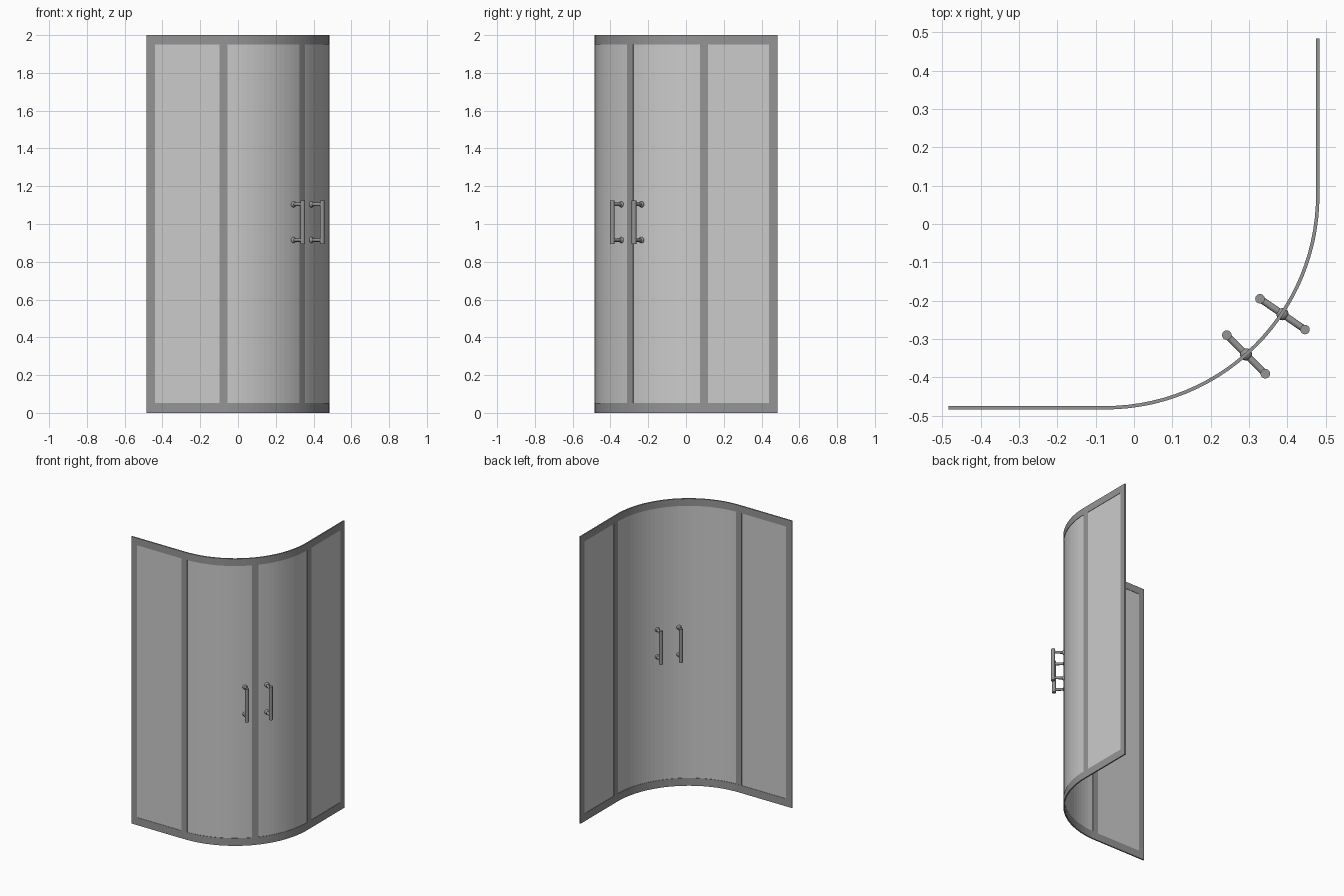
import bpy, bmesh, math
from mathutils import Vector, Matrix

if "Cube" in bpy.data.objects:
    bpy.data.objects.remove(bpy.data.objects["Cube"])

H = 0.4835           # half of plan size
C = 0.479            # centreline offset of the walls
A = 0.075            # arc centre at (-A, A)
R = C + A
L1 = H - A           # straight wall length
ARC = R * math.pi / 2
TOTAL = 2 * L1 + ARC
SEGS = 28


def material(name, v):
    m = bpy.data.materials.new(name)
    m.diffuse_color = (v, v, v, 1)
    m.use_nodes = True
    m.node_tree.nodes["Principled BSDF"].inputs["Base Color"].default_value = m.diffuse_color
    return m


METAL = material("dark_metal", 0.3)
GLASS = material("grey_glass", 0.6)


def path(s):
    """Point and outward normal at distance s along the plan curve."""
    if s <= L1:
        return Vector((-H + s, -C, 0)), Vector((0, -1, 0))
    if s >= L1 + ARC:
        return Vector((C, A + s - L1 - ARC, 0)), Vector((1, 0, 0))
    t = -math.pi / 2 + (s - L1) / R
    n = Vector((math.cos(t), math.sin(t), 0))
    return Vector((-A, A, 0)) + n * R, n


def add_mesh(name, bm, mat):
    bmesh.ops.recalc_face_normals(bm, faces=bm.faces)
    me = bpy.data.meshes.new(name)
    bm.to_mesh(me)
    bm.free()
    me.materials.append(mat)
    ob = bpy.data.objects.new(name, me)
    bpy.context.collection.objects.link(ob)
    return ob


def strip(name, s0, s1, z0, z1, d0, d1, mat):
    """Rectangular section following the plan curve from s0 to s1."""
    joints = [L1 + ARC * i / SEGS for i in range(SEGS + 1)]
    stops = [s0] + [s for s in joints if s0 + 1e-4 < s < s1 - 1e-4] + [s1]
    bm = bmesh.new()
    rings = []
    for s in stops:
        p, n = path(s)
        rings.append([bm.verts.new(p + n * d + Vector((0, 0, z)))
                      for d, z in ((d0, z0), (d1, z0), (d1, z1), (d0, z1))])
    for a, b in zip(rings, rings[1:]):
        for i in range(4):
            j = (i + 1) % 4
            bm.faces.new((a[i], a[j], b[j], b[i]))
    bm.faces.new(rings[0])
    bm.faces.new(rings[-1])
    return add_mesh(name, bm, mat)


def rod(bm, a, b, r):
    d = b - a
    m = Matrix.Translation((a + b) / 2) @ d.to_track_quat('Z', 'Y').to_matrix().to_4x4()
    bmesh.ops.create_cone(bm, cap_ends=True, segments=16, radius1=r, radius2=r,
                          depth=d.length, matrix=m)


# rails
T = 0.0045
strip("bottom_rail", 0, TOTAL, 0, 0.053, -T, T, METAL)
strip("top_rail", 0, TOTAL, 1.95, 2, -T, T, METAL)

# posts: wall ends, door jambs and the door meeting strip
W = 0.043
jamb_a = L1 - 0.001
jamb_b = L1 + ARC + 0.020
middle = L1 + R * 0.841
for name, s, inner in (("wall_post_left", W / 2, -T), ("jamb_left", jamb_a, -T),
                       ("jamb_right", jamb_b, -T), ("wall_post_right", TOTAL - W / 2, -T),
                       ("door_meeting_strip", middle, 0)):
    strip(name, s - W / 2, s + W / 2, 0.053, 1.95, inner, T, METAL)

# glass panels
for name, s0, s1 in (("fixed_glass_left", W, jamb_a - W / 2),
                     ("door_glass_left", jamb_a + W / 2, middle),
                     ("door_glass_right", middle, jamb_b - W / 2),
                     ("fixed_glass_right", jamb_b + W / 2, TOTAL - W)):
    strip(name, s0, s1, 0.053, 1.95, -0.002, 0.002, GLASS)

# door handles: a bar on each side, joined by stubs with round collars
for name, pos, direction in (("door_handle_left", (0.292, -0.34, 0), (1, -1, 0)),
                             ("door_handle_right", (0.387, -0.235, 0), (0.825, -0.565, 0))):
    p, d = Vector(pos), Vector(direction).normalized() * 0.071
    bm = bmesh.new()
    for side in (-1, 1):
        base = p + d * side
        rod(bm, base + Vector((0, 0, 0.893)), base + Vector((0, 0, 1.125)), 0.0125)
    for z in (0.915, 1.104):
        h = Vector((0, 0, z))
        rod(bm, p - d + h, p + d + h, 0.009)
        bmesh.ops.create_uvsphere(bm, u_segments=16, v_segments=10, radius=0.016,
                                  matrix=Matrix.Translation(p + h))
    ob = add_mesh(name, bm, METAL)
    bpy.context.view_layer.objects.active = ob
    ob.select_set(True)
    bpy.ops.object.shade_smooth_by_angle(angle=math.radians(40))
    ob.select_set(False)
